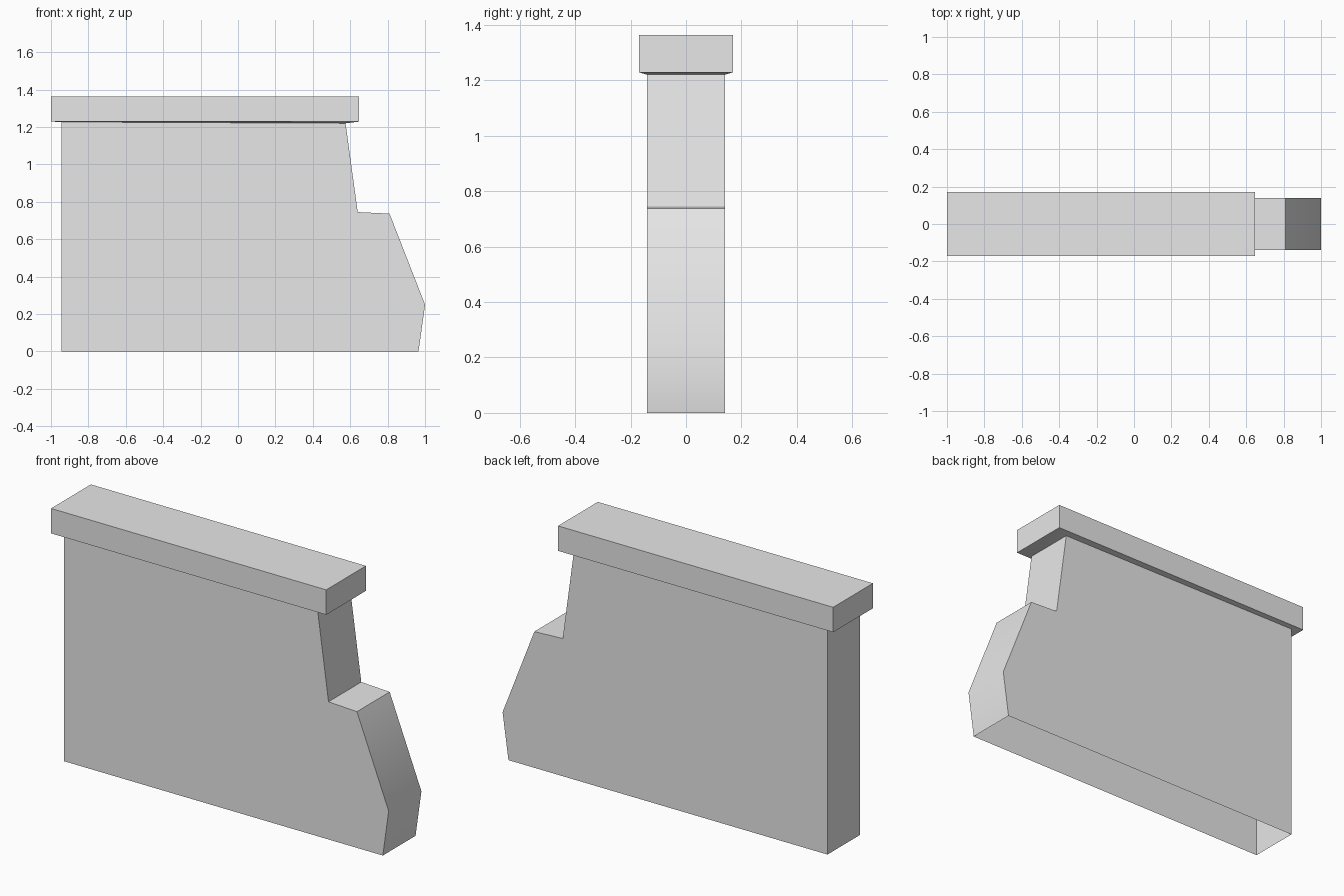
import bpy
import bmesh
from math import radians

cube = bpy.data.objects.get("Cube")
if cube:
    bpy.data.objects.remove(cube, do_unlink=True)

grey = bpy.data.materials.new("plain grey")
grey.use_nodes = True
colour = (0.8, 0.8, 0.8, 1.0)
grey.diffuse_color = colour
grey.node_tree.nodes["Principled BSDF"].inputs["Base Color"].default_value = colour


def finish(name, bm):
    mesh = bpy.data.meshes.new(name)
    bm.to_mesh(mesh)
    bm.free()
    mesh.materials.append(grey)
    mesh.shade_smooth()
    mesh.set_sharp_from_angle(angle=radians(32))
    obj = bpy.data.objects.new(name, mesh)
    bpy.context.collection.objects.link(obj)


HALF_WALL, HALF_CAP = 0.14, 0.17
LEFT, RIGHT = -0.945, 0.575
SEAT_LEFT, SEAT_RIGHT = 1.227, 1.22

# Hollow wall with a stepped, sloping end; open underneath and beneath the cap
outline = [(LEFT, 0), (0.965, 0), (1.0, 0.25), (0.81, 0.737),
           (0.64, 0.745), (RIGHT, SEAT_RIGHT), (LEFT, SEAT_LEFT)]
bm = bmesh.new()
front = [bm.verts.new((x, -HALF_WALL, z)) for x, z in outline]
back = [bm.verts.new((x, HALF_WALL, z)) for x, z in outline]
bm.faces.new(front)
bm.faces.new(back[::-1])
count = len(outline)
for i in range(count):
    if i in (0, count - 2):
        continue
    j = (i + 1) % count
    bm.faces.new((front[j], front[i], back[i], back[j]))
finish("wall_body", bm)


# Overhanging cap: top, sides and an underside that meets the wall
def ring(bm, x0, x1, half, z0, z1):
    corners = [(x0, -half, z0), (x1, -half, z1), (x1, half, z1), (x0, half, z0)]
    return [bm.verts.new(c) for c in corners]


bm = bmesh.new()
rings = [ring(bm, LEFT, RIGHT, HALF_WALL, SEAT_LEFT, SEAT_RIGHT),
         ring(bm, -1, 0.647, HALF_CAP, 1.229, 1.229),
         ring(bm, -1, 0.647, HALF_CAP, 1.364, 1.364)]
for low, high in zip(rings, rings[1:]):
    for i in range(4):
        j = (i + 1) % 4
        bm.faces.new((low[i], low[j], high[j], high[i]))
bm.faces.new(rings[-1])
finish("wall_cap", bm)
